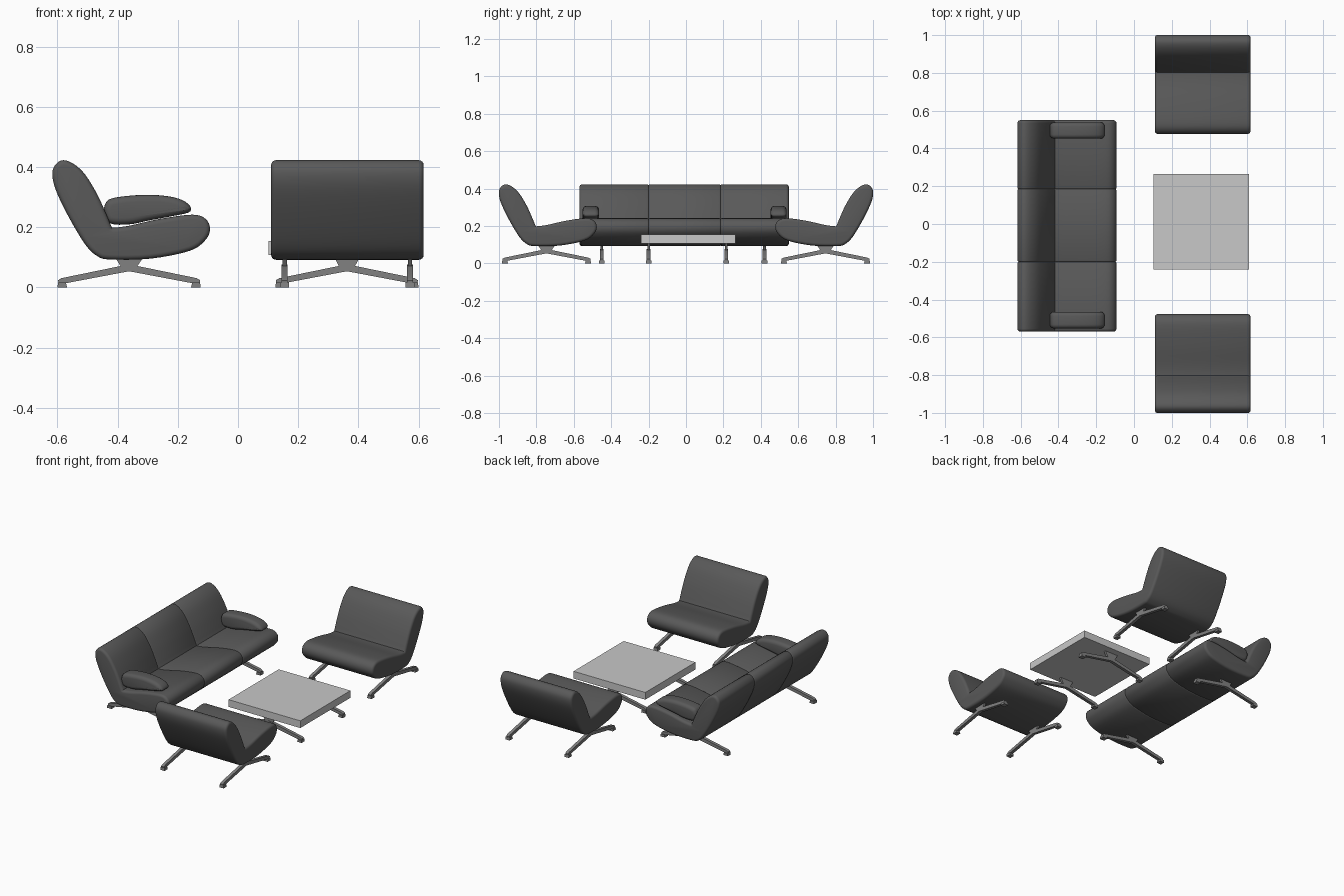
import bpy, bmesh, math
from mathutils import Vector

if "Cube" in bpy.data.objects:
    bpy.data.objects.remove(bpy.data.objects["Cube"])


def material(name, v):
    m = bpy.data.materials.new(name)
    m.diffuse_color = (v, v, v, 1)
    m.use_nodes = True
    m.node_tree.nodes["Principled BSDF"].inputs["Base Color"].default_value = m.diffuse_color
    return m


LEATHER = material("dark leather", 0.10)
METAL = material("grey metal", 0.22)
TOP = material("light table top", 0.58)

# Side profile shared by sofa and chairs: (depth, height)
SEAT = [(-.58, .423), (-.605, .410), (-.617, .38), (-.606, .325), (-.563, .235),
        (-.507, .142), (-.467, .104), (-.424, .093), (-.29, .096), (-.16, .122),
        (-.108, .158), (-.093, .195), (-.108, .228), (-.152, .242), (-.26, .228),
        (-.358, .206), (-.412, .199), (-.421, .204), (-.437, .242), (-.467, .308),
        (-.507, .374), (-.545, .41)]
ARM = [(-.445, .25), (-.44, .28), (-.42, .296), (-.36, .305), (-.29, .308),
       (-.225, .302), (-.18, .288), (-.157, .266), (-.165, .249), (-.225, .236),
       (-.30, .222), (-.36, .210), (-.425, .213)]


def smooth(pts, n=4):
    """Closed Catmull-Rom curve through the points."""
    out, k = [], len(pts)
    for i in range(k):
        a, b, c, d = (Vector(pts[(i + j) % k]) for j in (-1, 0, 1, 2))
        for s in range(n):
            t = s / n
            out.append(.5 * (2 * b + (c - a) * t + (2 * a - 5 * b + 4 * c - d) * t * t
                             + (3 * b - a - 3 * c + d) * t ** 3))
    return out


def inset(pts, d):
    k = len(pts)
    area = sum(pts[i - 1].x * pts[i].y - pts[i].x * pts[i - 1].y for i in range(k))
    sgn = 1 if area > 0 else -1
    res = []
    for i in range(k):
        t = (pts[(i + 1) % k] - pts[i - 1]).normalized()
        res.append(pts[i] + Vector((-t.y, t.x)) * d * sgn)
    return res


def loft(bm, pts, stations, place):
    """Sweep a profile across the width; stations are (width position, inset)."""
    pts = [Vector(p) for p in pts]
    rings = []
    for w, d in stations:
        ring = inset(pts, d) if d else pts
        rings.append([bm.verts.new(place(p.x, w, p.y)) for p in ring])
    k = len(pts)
    for a, b in zip(rings, rings[1:]):
        for i in range(k):
            bm.faces.new((a[i], a[(i + 1) % k], b[(i + 1) % k], b[i]))
    bm.faces.new(rings[0])
    bm.faces.new(rings[-1])


def finish(name, bm, mat, angle=40):
    bmesh.ops.recalc_face_normals(bm, faces=bm.faces[:])
    me = bpy.data.meshes.new(name)
    bm.to_mesh(me)
    bm.free()
    me.materials.append(mat)
    ob = bpy.data.objects.new(name, me)
    bpy.context.collection.objects.link(ob)
    bpy.ops.object.select_all(action='DESELECT')
    ob.select_set(True)
    bpy.context.view_layer.objects.active = ob
    bpy.ops.object.shade_smooth_by_angle(angle=math.radians(angle))
    return ob


def cushion(name, pts, w0, w1, r, place, seams=()):
    """Upholstered body with rounded ends and stitched grooves."""
    arc = [math.pi / 2 * i / 4 for i in range(5)]
    st = [(w0 + r * (1 - math.sin(a)), r * (1 - math.cos(a))) for a in reversed(arc)]
    for s in seams:
        st += [(s - .006, 0), (s - .002, .002), (s, .005), (s + .002, .002), (s + .006, 0)]
    st += [(w1 - r * (1 - math.sin(a)), r * (1 - math.cos(a))) for a in arc]
    # order the stations across the width
    st.sort(key=lambda q: q[0])
    bm = bmesh.new()
    loft(bm, smooth(pts), st, place)
    finish(name, bm, LEATHER)


def frame(name, w, place, top):
    """Splayed two-arm foot frame with a tapered hub and foot pads."""
    bm = bmesh.new()
    c = -.362

    def part(pts, half):
        loft(bm, pts, [(w - half, 0), (w + half, 0)], place)

    part([(c - .047, top), (c + .047, top), (c + .022, .062), (c - .022, .062)], .007)
    for s in (-1, 1):
        part([(c, .077), (c + s * .03, .071), (c + s * .225, .031), (c + s * .236, .024),
              (c + s * .234, .012), (c + s * .222, .012), (c, .054)], .010)
        part([(c + s * .206, 0), (c + s * .238, 0), (c + s * .236, .016),
              (c + s * .21, .016)], .015)
    finish(name, bm, METAL, 30)


def sofa_place(u, w, z):
    return (u, w, z)


def front_place(u, w, z):
    return (w, u - .384, z)


def back_place(u, w, z):
    return (w, .384 - u, z)


def table_place(u, w, z):
    return (u + .724, w, z)


# Sofa
cushion("sofa_body", SEAT, -.57, .55, .016, sofa_place, (-.2, .185))
cushion("sofa_armrest_front", ARM, -.553, -.465, .022, sofa_place)
cushion("sofa_armrest_back", ARM, .452, .538, .022, sofa_place)
for i, w in enumerate((-.45, .42)):
    frame(f"sofa_leg_frame_{i + 1}", w, sofa_place, .10)

# Two facing chairs
for label, place in (("front", front_place), ("back", back_place)):
    cushion(f"{label}_chair_body", SEAT, .11, .617, .016, place)
    for i, w in enumerate((.155, .572)):
        frame(f"{label}_chair_leg_frame_{i + 1}", w, place, .10)

# Low table
bm = bmesh.new()
slab = [(.102 - .724, .108), (.609 - .724, .108), (.609 - .724, .154), (.102 - .724, .154)]
loft(bm, slab, [(-.241, 0), (.265, 0)], table_place)
finish("table_top", bm, TOP, 30)
for i, w in enumerate((-.2, .215)):
    frame(f"table_leg_frame_{i + 1}", w, table_place, .109)
